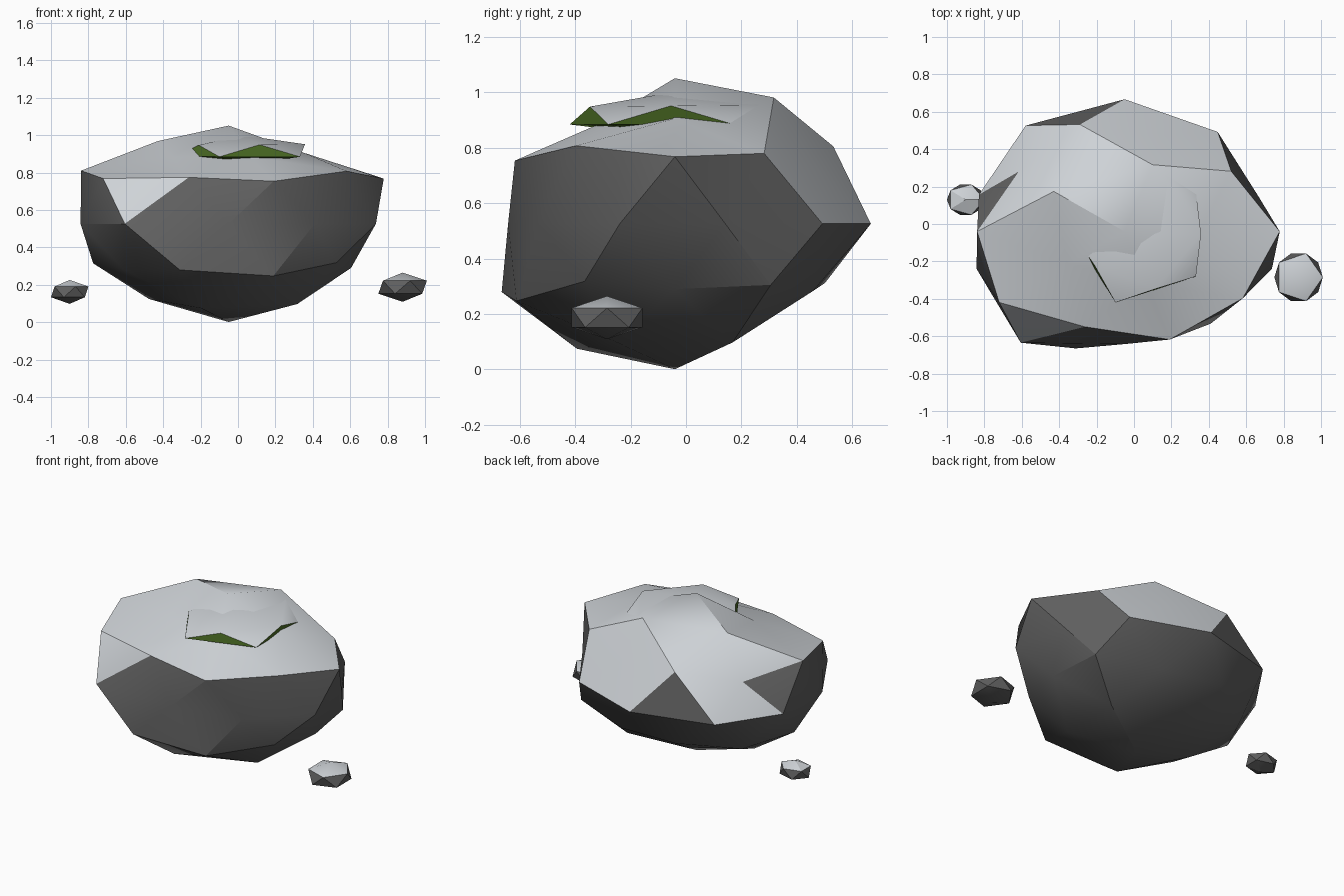
import bpy, bmesh, math

if "Cube" in bpy.data.objects:
    bpy.data.objects.remove(bpy.data.objects["Cube"])


def material(name, rgb):
    m = bpy.data.materials.new(name)
    m.diffuse_color = (*rgb, 1)
    m.use_nodes = True
    m.node_tree.nodes["Principled BSDF"].inputs["Base Color"].default_value = m.diffuse_color
    return m


pale = material("pale_stone_top", (0.62, 0.65, 0.68))
dark = material("dark_stone", (0.115, 0.115, 0.115))
moss = material("moss_green", (0.08, 0.17, 0.02))


def stone(name, centre, radii, side, level, rings=None):
    """Icosphere pushed in or out per vertex. rings: height band -> factors
    counter-clockwise from +x. Faces that look upwards get the pale colour."""
    bm = bmesh.new()
    bmesh.ops.create_icosphere(bm, subdivisions=level, radius=1)
    for v in bm.verts:
        f = 1.0
        band = (rings or {}).get(int(round(v.co.z * 100)) // 10 if v.co.z >= 0
                                 else -(int(round(-v.co.z * 100)) // 10))
        if band:
            az = (math.degrees(math.atan2(v.co.y, v.co.x)) + 1) % 360
            f = band[int(az // (360 / len(band)))]
        v.co = [c + r * f * p for c, r, p in zip(centre, radii, v.co)]
    bm.normal_update()
    for face in bm.faces:
        face.smooth = True
        face.material_index = 1 if face.normal.z > 0.44 else 0
    me = bpy.data.meshes.new(name)
    bm.to_mesh(me)
    bm.free()
    me.materials.append(side)
    me.materials.append(pale)
    me.set_sharp_from_angle(angle=math.radians(30))
    ob = bpy.data.objects.new(name, me)
    bpy.context.collection.objects.link(ob)
    return ob


# Main boulder
stone("boulder", (-0.05, -0.04, 0.526), (0.9, 0.7, 0.525), dark, 2, {
    8: (0.85, 1.02, 0.99, 0.80, 0.80),
    5: (0.92, 1.01, 1.03, 0.90, 1.02),
    4: (1.03, 0.86, 0.87, 1.03, 0.97),
    0: (0.84, 0.94, 1.01, 1.0, 0.91, 0.925, 1.05, 0.86, 0.87, 0.92),
    -4: (0.94, 0.91, 0.90, 1.05, 0.885),
    -5: (0.855, 0.88, 0.90, 0.90, 1.01),
    -8: (0.96, 0.82, 0.90, 1.01, 0.96),
})

# Moss cushion half sunk in the top
stone("moss_patch", (0.02, -0.054, 0.92), (0.43, 0.43, 0.08), moss, 1, {
    4: (0.88, 1.0, 0.9, 0.74, 0.80),
    -4: (1.0, 0.9, 0.9, 1.0, 1.0),
})

# Loose pebbles
stone("right_pebble", (0.88, -0.285, 0.187), (0.145, 0.15, 0.078), dark, 1)
stone("left_pebble", (-0.9, 0.13, 0.162), (0.112, 0.095, 0.064), dark, 1)
